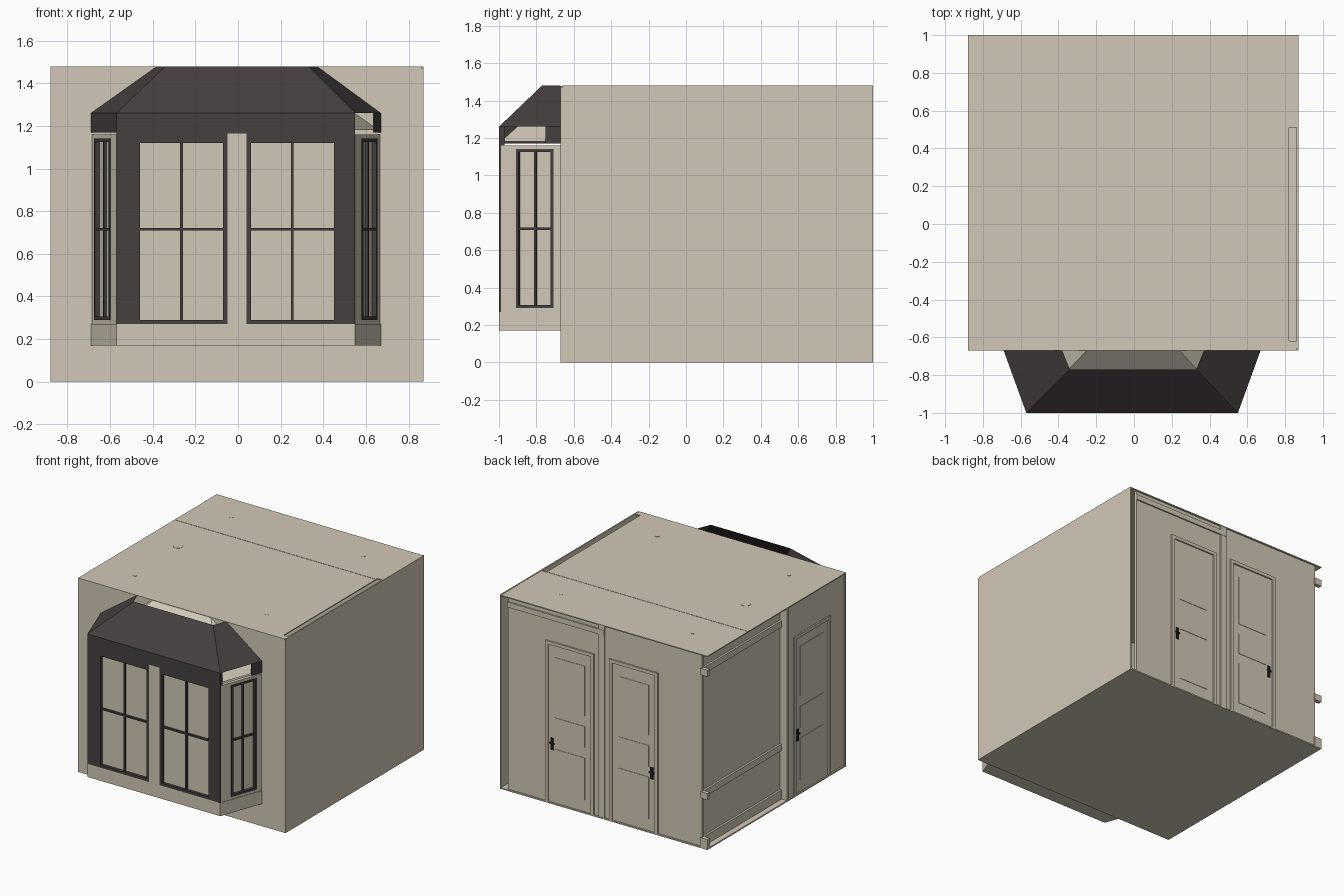
import bpy, bmesh, math
from mathutils import Vector

if "Cube" in bpy.data.objects:
    bpy.data.objects.remove(bpy.data.objects["Cube"])


def material(name, rgb):
    m = bpy.data.materials.new(name)
    m.diffuse_color = (*rgb, 1)
    m.use_nodes = True
    m.node_tree.nodes["Principled BSDF"].inputs["Base Color"].default_value = m.diffuse_color
    return m


CREAM = material("cream_plaster", (0.64, 0.58, 0.475))
DARK = material("dark_brown_frame", (0.062, 0.049, 0.051))
BLACK = material("black_handle", (0.012, 0.012, 0.013))


def finish(name, bm, mat, fix=True):
    if fix:
        bmesh.ops.recalc_face_normals(bm, faces=bm.faces[:])
    me = bpy.data.meshes.new(name)
    bm.to_mesh(me)
    bm.free()
    me.materials.append(mat)
    ob = bpy.data.objects.new(name, me)
    bpy.context.collection.objects.link(ob)
    return ob


def prism(name, pts, z0, z1, mat):
    """Vertical prism over a plan outline."""
    bm = bmesh.new()
    f = bm.faces.new([bm.verts.new((x, y, z0)) for x, y in pts])
    top = bmesh.ops.extrude_face_region(bm, geom=[f])["geom"]
    bmesh.ops.translate(bm, vec=(0, 0, z1 - z0),
                        verts=[v for v in top if isinstance(v, bmesh.types.BMVert)])
    return finish(name, bm, mat)


def box(name, x0, x1, y0, y1, z0, z1, mat=CREAM):
    return prism(name, [(x0, y0), (x1, y0), (x1, y1), (x0, y1)], z0, z1, mat)


def sheet(name, polys, mat):
    bm = bmesh.new()
    for p in polys:
        bm.faces.new([bm.verts.new(v) for v in p])
    return finish(name, bm, mat, False)


class Wall:
    """Places boxes along a wall: s = distance along it, d = depth inwards."""

    def __init__(self, a, b):
        self.a, b = Vector(a), Vector(b)
        self.length = (b - self.a).length
        self.dir = (b - self.a).normalized()
        self.inward = Vector((-self.dir.y, self.dir.x))

    def box(self, name, s0, s1, z0, z1, d0, d1, mat=CREAM):
        pts = [self.a + self.dir * s + self.inward * d
               for s, d in ((s0, d0), (s1, d0), (s1, d1), (s0, d1))]
        return prism(name, [tuple(p) for p in pts], z0, z1, mat)

    def frame(self, name, s0, s1, z0, z1, t, d0, d1, mat):
        self.box(name + "_stile_a", s0, s0 + t, z0, z1, d0, d1, mat)
        self.box(name + "_stile_b", s1 - t, s1, z0, z1, d0, d1, mat)
        self.box(name + "_rail_top", s0 + t, s1 - t, z1 - t, z1, d0, d1, mat)
        self.box(name + "_rail_bottom", s0 + t, s1 - t, z0, z0 + t, d0, d1, mat)

    def window(self, name, s0, s1, z0, z1, t):
        self.frame(name + "_frame", s0, s1, z0, z1, t, 0.0, 0.03, DARK)
        m, zm, h = (s0 + s1) / 2, 0.715, 0.006
        self.box(name + "_muntin", m - h, m + h, z0 + t, z1 - t, 0.008, 0.026, DARK)
        self.box(name + "_mid_rail", s0 + t, s1 - t, zm - h, zm + h, 0.006, 0.027, DARK)
        self.box(name + "_pane", s0 + t, s1 - t, z0 + t, z1 - t, 0.022, 0.026)

    def door(self, name, s0, s1, top, handle_s):
        t = 0.025
        self.box(name + "_casing_a", s0, s0 + t, 0, top, 0, 0.02)
        self.box(name + "_casing_b", s1 - t, s1, 0, top, 0, 0.02)
        self.box(name + "_lintel", s0 + t, s1 - t, top - t, top, 0, 0.02)
        for i, (z0, z1) in enumerate(((0.1, 0.42), (0.5, 0.66), (0.74, 1.12))):
            self.box(f"{name}_panel_{i}", s0 + 0.08, s1 - 0.08, z0, z1, 0.007, 0.02)
        self.box(name + "_handle_plate", handle_s - 0.012, handle_s + 0.012,
                 0.41, 0.5, 0.004, 0.012, BLACK)
        self.box(name + "_handle", handle_s - 0.02, handle_s + 0.02,
                 0.455, 0.467, 0, 0.006, BLACK)


# Room shell
box("floor", -0.88, 0.87, -0.67, 1, 0, 0.01)
box("front_wall", -0.88, 0.87, -0.67, -0.66, 0.01, 1.47)
box("right_wall", 0.86, 0.87, -0.66, 1, 0.01, 1.48)
prism("ceiling", [(-0.88, -0.67), (0.86, -0.67), (0.86, -0.62), (0.82, -0.62),
                  (0.82, 0.51), (0.86, 0.51), (0.86, 1), (-0.88, 1)], 1.47, 1.478, CREAM)
box("ceiling_beam", -0.88, 0.82, 0.49, 0.51, 1.478, 1.48)


# Ceiling lamp rims
def lamp(name, x, y, r):
    pts = [(x + r * math.cos(i * math.pi / 6), y + r * math.sin(i * math.pi / 6))
           for i in range(12)]
    prism(name, pts, 1.478, 1.48, CREAM)


for x in (-0.58, 0.53):
    for y in (-0.41, 0.75):
        lamp("ceiling_lamp", x, y, 0.015)
lamp("smoke_alarm", -0.61, 0.15, 0.035)

# Back wall with two doors, post and cornice
back = Wall((0.87, 1), (-0.88, 1))
back.box("back_wall", 0.06, 1.70, 0.01, 1.47, 0.01, 0.03)
back.door("back_door_left", 0.38, 0.79, 1.235, 0.435)
back.door("back_door_right", 0.92, 1.33, 1.235, 1.275)
back.box("back_post", 0.83, 0.88, 0, 1.47, 0.002, 0.02)
back.box("back_cornice", 0.06, 0.88, 1.40, 1.44, 0.0, 0.02)

# Left wall: recessed part with rails, step, door part
left = Wall((-0.88, 1), (-0.88, -0.67))
left.box("left_wall_recessed", 0.02, 0.98, 0.01, 1.47, 0.06, 0.07)
left.box("left_wall_step", 0.96, 0.98, 0.01, 1.47, 0.0, 0.06)
left.box("left_wall_door_part", 0.98, 1.66, 0.01, 1.47, 0.01, 0.03)
left.door("left_door", 1.05, 1.49, 1.22, 1.10)
for name, z0, z1 in (("picture_rail", 1.32, 1.37), ("chair_rail", 0.38, 0.43),
                     ("skirting", 0.01, 0.08)):
    left.box(name, 0.02, 0.96, z0, z1, 0.045, 0.06)
    left.box(name + "_end", 0.0, 0.03, z0, z1, 0.0, 0.06)

# Bay window base
FL, FR, BL, BR = (-0.57, -1), (0.55, -1), (-0.69, -0.67), (0.67, -0.67)
prism("bay_base", [BL, FL, FR, BR], 0.17, 0.27, CREAM)

# Bay front: dark surround, two windows, cream pillar
front = Wall(FL, FR)
front.box("front_surround_left", 0, 0.09, 0.27, 1.26, 0, 0.03, DARK)
front.box("front_surround_right", 1.04, 1.12, 0.27, 1.26, 0, 0.03, DARK)
front.box("front_header", 0.09, 1.04, 1.165, 1.26, 0, 0.03, DARK)
front.box("front_header_left", 0.09, 0.52, 1.14, 1.165, 0, 0.03, DARK)
front.box("front_header_right", 0.61, 1.04, 1.14, 1.165, 0, 0.03, DARK)
front.box("front_pillar", 0.52, 0.61, 0.27, 1.165, 0, 0.03)
front.window("front_window_left", 0.09, 0.52, 0.27, 1.14, 0.02)
front.window("front_window_right", 0.61, 1.04, 0.27, 1.14, 0.02)

# Bay sides: cream surround with one narrow window each
for name, wall, s0, s1 in (("bay_left", Wall(BL, FL), 0.042, 0.255),
                           ("bay_right", Wall(FR, BR), 0.096, 0.309)):
    n = wall.length
    wall.box(name + "_stile_a", 0, s0, 0.27, 1.16, 0.004, 0.03)
    wall.box(name + "_stile_b", s1, n, 0.27, 1.16, 0.004, 0.03)
    wall.box(name + "_sill", s0, s1, 0.27, 0.29, 0.004, 0.03)
    wall.box(name + "_head", s0, s1, 1.14, 1.16, 0.004, 0.03)
    wall.window(name + "_window", s0, s1, 0.29, 1.14, 0.016)
    e0 = 0 if name == "bay_left" else 0.266
    wall.box(name + "_eave", e0, n, 1.17, 1.26, 0, 0.008, DARK)

# Hipped roof, open towards the wall
a, b, c, d = (-0.57, -1, 1.26), (0.55, -1, 1.26), (0.33, -0.77, 1.48), (-0.34, -0.77, 1.48)
sheet("bay_roof", [(a, b, c, d),
                   (b, (0.67, -0.67, 1.26), (0.37, -0.67, 1.48), c),
                   ((-0.69, -0.67, 1.26), a, d, (-0.38, -0.67, 1.48))], DARK)

# Sloped inner ceiling seen through the roof opening
a, b, c, d = (-0.56, -0.99, 1.18), (0.54, -0.99, 1.18), (0.24, -0.67, 1.475), (-0.25, -0.67, 1.475)
sheet("bay_inner_ceiling", [(a, b, c, d),
                            (b, (0.66, -0.67, 1.18), c),
                            ((-0.68, -0.67, 1.18), a, d)], CREAM)
